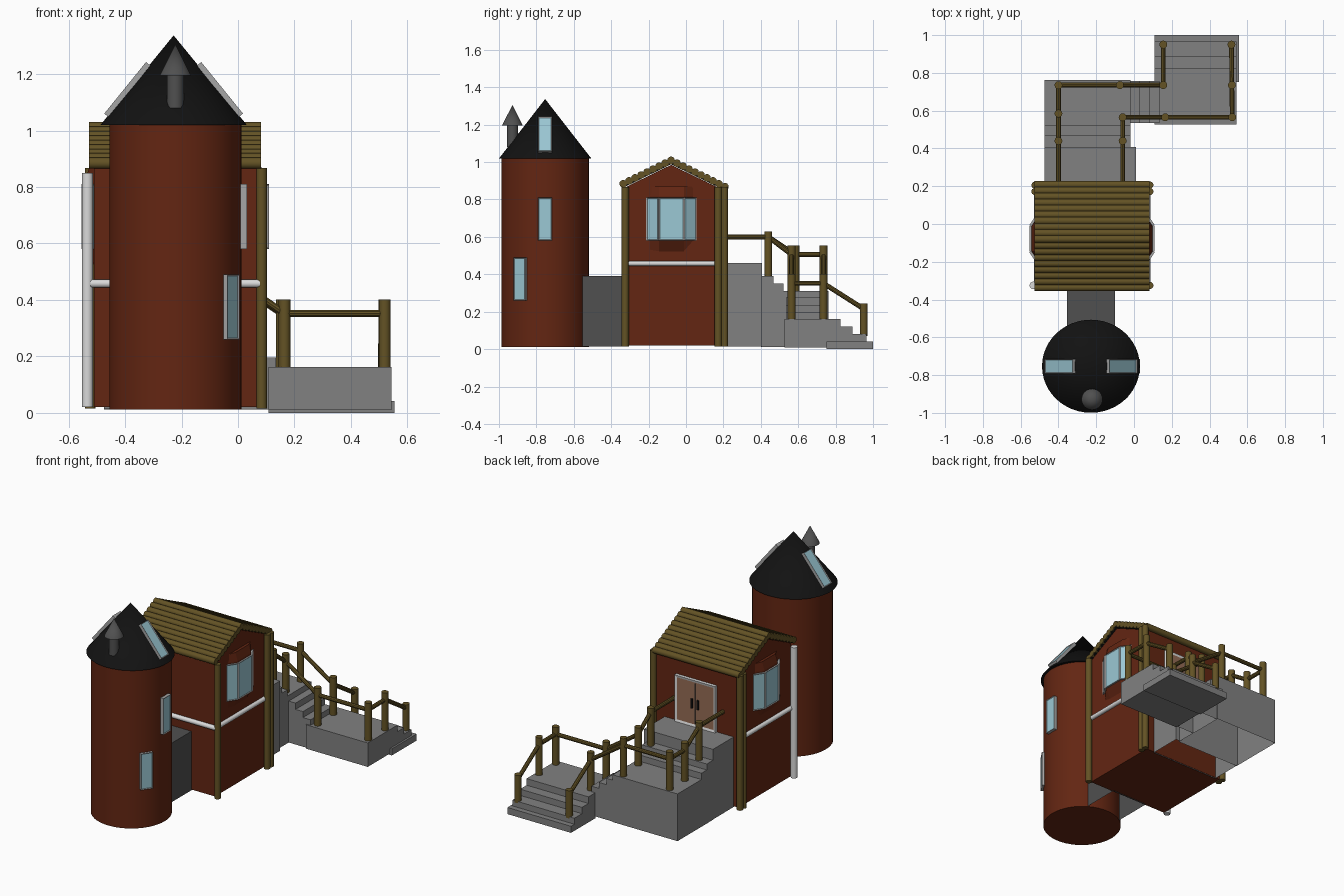
import bpy, bmesh, math
from mathutils import Vector, Matrix

if "Cube" in bpy.data.objects:
    bpy.data.objects.remove(bpy.data.objects["Cube"])


def mat(name, r, g, b):
    m = bpy.data.materials.new(name)
    m.diffuse_color = (r, g, b, 1)
    m.use_nodes = True
    m.node_tree.nodes["Principled BSDF"].inputs["Base Color"].default_value = m.diffuse_color
    return m


RED = mat("red_brown", 0.125, 0.019, 0.006)
LOG = mat("olive_wood", 0.125, 0.085, 0.018)
BLACK = mat("black", 0.006, 0.006, 0.006)
STONE = mat("stone_grey", 0.22, 0.22, 0.22)
DARK = mat("dark_grey", 0.08, 0.08, 0.08)
WHITE = mat("white", 0.7, 0.7, 0.7)
FRAME = mat("frame_grey", 0.38, 0.38, 0.38)
GLASS = mat("pale_blue", 0.33, 0.58, 0.66)
DOOR = mat("door_tan", 0.30, 0.15, 0.09)
CX = -0.222          # shared centre line of house and tower


def finish(name, bm, *mats, smooth=False):
    bmesh.ops.recalc_face_normals(bm, faces=bm.faces)
    me = bpy.data.meshes.new(name)
    bm.to_mesh(me)
    bm.free()
    ob = bpy.data.objects.new(name, me)
    bpy.context.collection.objects.link(ob)
    for m in mats:
        me.materials.append(m)
    if smooth:
        bpy.ops.object.select_all(action='DESELECT')
        ob.select_set(True)
        bpy.context.view_layer.objects.active = ob
        bpy.ops.object.shade_smooth_by_angle(angle=math.radians(35))
    return ob


def prism(name, pts, axis, a, b, m, open_bottom=False):
    """Extrude a 2D profile along an axis from a to b."""
    put = {'x': lambda p, t: (t, p[0], p[1]),
           'y': lambda p, t: (p[0], t, p[1]),
           'z': lambda p, t: (p[0], p[1], t)}[axis]
    bm = bmesh.new()
    lo = [bm.verts.new(put(p, a)) for p in pts]
    hi = [bm.verts.new(put(p, b)) for p in pts]
    bm.faces.new(lo)
    bm.faces.new(hi)
    n = len(pts)
    for i in range(n):
        j = (i + 1) % n
        bm.faces.new((lo[i], lo[j], hi[j], hi[i]))
    bmesh.ops.recalc_face_normals(bm, faces=bm.faces)
    if open_bottom:
        bm.normal_update()
        bmesh.ops.delete(bm, geom=[f for f in bm.faces if f.normal.z < -0.9],
                         context='FACES_ONLY')
    return finish(name, bm, m)


def box(name, x0, x1, y0, y1, z0, z1, m, open_bottom=False):
    return prism(name, [(x0, y0), (x1, y0), (x1, y1), (x0, y1)], 'z', z0, z1, m, open_bottom)


def rod(name, p, q, r, m, r2=None, n=14, sy=1.0):
    """Cylinder or cone between two points; sy squashes it along local y."""
    p, q = Vector(p), Vector(q)
    d = q - p
    bm = bmesh.new()
    bmesh.ops.create_cone(bm, cap_ends=True, segments=n, radius1=r,
                          radius2=r if r2 is None else r2, depth=d.length)
    bmesh.ops.scale(bm, vec=(1, sy, 1), verts=bm.verts)
    rot = Vector((0, 0, 1)).rotation_difference(d).to_matrix().to_4x4()
    bmesh.ops.transform(bm, matrix=Matrix.Translation((p + q) / 2) @ rot, verts=bm.verts)
    return finish(name, bm, m, smooth=True)


def window(name, loc, normal, w, h, t=0.02, edge=0.007, mats=(FRAME, GLASS)):
    """Framed pane: box whose front face is inset, pushed in and recoloured."""
    n = Vector(normal).normalized()
    side = Vector((0, 0, 1)).cross(n).normalized()
    up = n.cross(side)
    bm = bmesh.new()
    bmesh.ops.create_cube(bm, size=1)
    bmesh.ops.scale(bm, vec=(w, h, t), verts=bm.verts)
    front = max(bm.faces, key=lambda f: f.calc_center_median().z)
    bmesh.ops.inset_individual(bm, faces=[front], thickness=edge, depth=-0.004)
    front.material_index = 1
    basis = Matrix((side, up, n)).transposed().to_4x4()
    bmesh.ops.transform(bm, matrix=Matrix.Translation(loc) @ basis, verts=bm.verts)
    return finish(name, bm, *mats)


# Round tower, cone roof and chimney
TY = -0.753
rod("tower_wall", (CX, TY, 0.012), (CX, TY, 1.03), 0.234, RED, n=48)
rod("tower_roof", (CX - 0.006, TY, 1.02), (CX - 0.006, TY, 1.337), 0.259, BLACK, r2=0, n=48, sy=0.951)
rod("chimney_pipe", (CX, -0.928, 1.08), (CX, -0.928, 1.2), 0.03, DARK, n=24)
rod("chimney_cap", (CX, -0.928, 1.195), (CX, -0.928, 1.305), 0.056, DARK, r2=0, n=24)

# Tower windows
for s, tag in ((1, "right"), (-1, "left")):
    window("roof_window_" + tag, (CX - 0.006 + s * 0.164, TY, 1.145),
           (s * 0.19, 0, 0.154), 0.075, 0.235)
window("tower_window_upper", (0.016, TY, 0.695), (1, 0, 0), 0.075, 0.23, 0.03)
a = math.radians(-34)
window("tower_window_lower", (CX + 0.237 * math.cos(a), TY + 0.237 * math.sin(a), 0.375),
       (math.cos(a), math.sin(a), 0), 0.075, 0.23, 0.022)

# Passage between tower and house
box("passage", -0.355, -0.10, -0.56, -0.315, 0.015, 0.39, DARK, True)

# House body with gables
prism("house_wall", [(-0.325, 0.02), (0.2, 0.02), (0.2, 0.85), (-0.08, 0.985), (-0.325, 0.865)],
      'x', CX - 0.288, CX + 0.288, RED)

# Log roof over a dark under-layer
prism("roof_underlay", [(-0.33, 0.866), (-0.08, 0.988), (0.205, 0.85),
                        (0.205, 0.865), (-0.08, 1.005), (-0.33, 0.881)],
      'x', CX - 0.298, CX + 0.298, BLACK)
for i in range(-8, 10):
    y, z = -0.08 + 0.032 * i, 1.01 - 0.0157 * abs(i)
    rod(f"roof_log_{i + 9}", (CX - 0.306, y, z), (CX + 0.304, y, z), 0.02, LOG)

# Corner posts, downpipe and white wall band
for name, x, y in (("front_right", 0.084, -0.325), ("back_right_a", 0.084, 0.172),
                   ("back_right_b", 0.084, 0.206), ("back_left_a", -0.524, 0.172),
                   ("back_left_b", -0.524, 0.206)):
    rod("corner_post_" + name, (x, y, 0.015), (x, y, 0.868), 0.019, LOG)
rod("downpipe", (-0.533, -0.325, 0.02), (-0.533, -0.325, 0.85), 0.02, WHITE)
for s, tag in ((1, "right"), (-1, "left")):
    rod("wall_band_" + tag, (CX + s * 0.295, -0.32, 0.458), (CX + s * 0.295, 0.165, 0.458), 0.014, WHITE)
rod("wall_band_front", (CX - 0.3, -0.33, 0.458), (CX + 0.3, -0.33, 0.458), 0.015, WHITE)

# Bay windows on both sides
for s, tag in ((1, "right"), (-1, "left")):
    X = lambda d: CX + s * d
    plan = [(0.28, -0.205), (0.321, -0.144), (0.321, -0.012), (0.28, 0.05)]
    bm = bmesh.new()
    rings = []
    for z, k in ((0.52, 0.15), (0.58, 1), (0.82, 1), (0.87, 0.6)):
        rings.append([bm.verts.new((X(0.28 + (d - 0.28) * k), y, z)) for d, y in plan])
    for lo, hi in zip(rings, rings[1:]):
        for i in range(4):
            j = (i + 1) % 4
            bm.faces.new((lo[i], lo[j], hi[j], hi[i]))
    bm.faces.new(rings[0])
    bm.faces.new(rings[-1])
    finish("bay_" + tag, bm, RED)
    window("bay_window_centre_" + tag, (X(0.323), -0.078, 0.695), (s, 0, 0), 0.134, 0.23, 0.016)
    for y, ny, part in ((-0.177, -0.041, "front"), (0.021, 0.041, "back")):
        window(f"bay_window_{part}_{tag}", (X(0.304), y, 0.695), (s * 0.062, ny, 0), 0.076, 0.23, 0.016)

# Double door
window("door", (-0.215, 0.205, 0.608), (0, 1, 0), 0.285, 0.295, 0.03, 0.02, (WHITE, DOOR))
box("door_gap", -0.217, -0.213, 0.21, 0.2175, 0.48, 0.735, DARK)
for x in (-0.237, -0.193):
    box("door_handle", x - 0.006, x + 0.006, 0.212, 0.224, 0.575, 0.635, BLACK)

# Stone stairs and landings
box("top_landing", -0.475, 0.01, 0.198, 0.407, 0.015, 0.46, STONE, True)
prism("upper_flight", [(0.40, 0.012), (0.40, 0.39), (0.468, 0.39), (0.468, 0.352), (0.522, 0.352),
                       (0.522, 0.312), (0.762, 0.312), (0.762, 0.012)],
      'x', -0.474, -0.018, STONE, True)
prism("middle_flight", [(-0.02, 0.012), (-0.02, 0.275), (0.03, 0.275), (0.03, 0.235), (0.082, 0.235),
                        (0.082, 0.197), (0.135, 0.197), (0.135, 0.012)],
      'y', 0.535, 0.757, STONE, True)
prism("lower_flight", [(0.527, 0.01), (0.527, 0.162), (0.825, 0.162), (0.825, 0.12), (0.89, 0.12),
                       (0.89, 0.08), (0.966, 0.08), (0.966, 0.01)],
      'x', 0.108, 0.543, STONE)
box("ground_slab", 0.108, 0.555, 0.752, 1.0, 0.0, 0.042, STONE)

# Railing: each run is a list of (x, y, rail height, post foot); None means no post
runs = [
    [(-0.4, 0.2, 0.6, None), (-0.4, 0.44, 0.6, 0.38), (-0.4, 0.585, 0.505, 0.3),
     (-0.4, 0.735, 0.505, 0.3), (-0.075, 0.735, 0.505, 0.3), (0.155, 0.735, 0.352, 0.15),
     (0.155, 0.95, 0.215, 0.07)],
    [(-0.06, 0.2, 0.6, None), (-0.06, 0.44, 0.6, 0.38), (-0.06, 0.565, 0.505, 0.3),
     (0.165, 0.565, 0.352, 0.15), (0.52, 0.565, 0.352, 0.15), (0.518, 0.735, 0.352, 0.15),
     (0.516, 0.95, 0.215, 0.07)],
]
for run in runs:
    for x, y, z, foot in run:
        if foot is not None:
            top = z + (0.03 if z in (0.6, 0.215) else 0.05)
            rod("rail_post", (x, y, foot), (x, y, top), 0.021, LOG, n=12)
    for p, q in zip(run, run[1:]):
        rod("hand_rail", p[:3], q[:3], 0.013, LOG, n=10)
